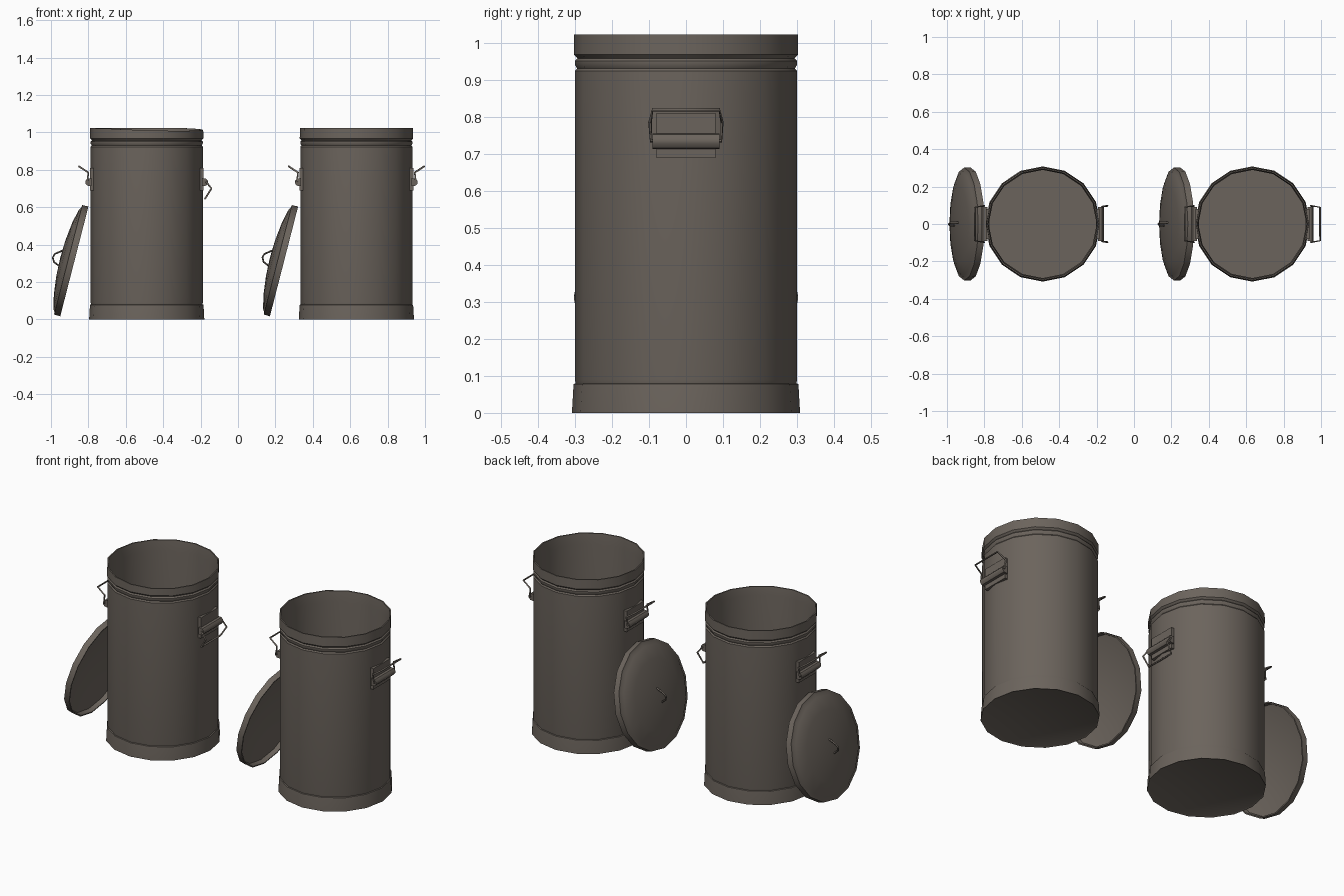
import bpy, bmesh, math
from mathutils import Matrix, Vector

if "Cube" in bpy.data.objects:
    bpy.data.objects.remove(bpy.data.objects["Cube"])

metal = bpy.data.materials.new("dull_grey_brown_metal")
metal.diffuse_color = (0.148, 0.127, 0.108, 1)
metal.use_nodes = True
metal.node_tree.nodes["Principled BSDF"].inputs["Base Color"].default_value = metal.diffuse_color
SIDES = 16


def finish(name, bm, matrix, angle=40):
    bmesh.ops.recalc_face_normals(bm, faces=bm.faces[:])
    me = bpy.data.meshes.new(name)
    bm.to_mesh(me)
    bm.free()
    me.materials.append(metal)
    ob = bpy.data.objects.new(name, me)
    ob.matrix_world = matrix
    bpy.context.collection.objects.link(ob)
    bpy.ops.object.select_all(action='DESELECT')
    ob.select_set(True)
    bpy.context.view_layer.objects.active = ob
    bpy.ops.object.shade_smooth_by_angle(angle=math.radians(angle))
    return ob


def lathe(name, profile, matrix, dent=None):
    """Closed turned solid; profile runs from axis to axis as (radius, z)."""
    bm = bmesh.new()
    rings = []
    for r, z in profile:
        if r == 0:
            rings.append([bm.verts.new((0, 0, z))] * SIDES)
        else:
            rings.append([bm.verts.new((r * math.cos(2 * math.pi * i / SIDES),
                                        r * math.sin(2 * math.pi * i / SIDES), z))
                          for i in range(SIDES)])
    for a, b in zip(rings, rings[1:]):
        for i in range(SIDES):
            j = (i + 1) % SIDES
            bm.faces.new(dict.fromkeys((a[i], a[j], b[j], b[i])))
    if dent:
        for v in bm.verts:
            dent(v)
    return finish(name, bm, matrix)


def wire(name, points, radius, matrix, sides=6):
    """Round bar that follows a bent path with mitred corners."""
    pts = [Vector(p) for p in points]
    bm = bmesh.new()
    rings = []
    normal = (pts[1] - pts[0]).orthogonal().normalized()
    for k, p in enumerate(pts):
        t = (pts[min(k + 1, len(pts) - 1)] - pts[max(k - 1, 0)]).normalized()
        normal = (normal - t * normal.dot(t)).normalized()
        other = t.cross(normal)
        rings.append([bm.verts.new(p + radius * (normal * math.cos(a) + other * math.sin(a)))
                      for a in (2 * math.pi * i / sides for i in range(sides))])
    for a, b in zip(rings, rings[1:]):
        for i in range(sides):
            j = (i + 1) % sides
            bm.faces.new((a[i], a[j], b[j], b[i]))
    bm.faces.new(rings[0])
    bm.faces.new(rings[-1])
    return finish(name, bm, matrix, 60)


def bracket(name, matrix):
    """Mounting plate section with a rolled sleeve, extruded along y."""
    bm = bmesh.new()
    for outline, half in (
            ([(0.285, 0.688), (0.304, 0.688), (0.304, 0.81), (0.285, 0.81)], 0.08),
            ([(0.295, 0.712), (0.318, 0.715), (0.328, 0.727), (0.328, 0.740),
              (0.318, 0.752), (0.295, 0.755)], 0.09)):
        face = bm.faces.new([bm.verts.new((x, -half, z)) for x, z in outline])
        ext = bmesh.ops.extrude_face_region(bm, geom=[face])["geom"]
        moved = [v for v in ext if isinstance(v, bmesh.types.BMVert)]
        bmesh.ops.translate(bm, verts=moved, vec=(0, 2 * half, 0))
    finish(name, bm, matrix)


def bail(name, side_path, matrix):
    """Swinging handle: the side path is mirrored at both ends in y."""
    near = [(x, -y, z) for x, y, z in side_path]
    wire(name, [(0.316, 0, 0.735)] + near + list(reversed(side_path)) + [(0.316, 0, 0.735)],
         0.005, matrix)


def rim_dent(v):
    # slight sag on the bent rim
    if v.co.z > 1.0:
        v.co.z -= 0.014 * max(0, math.cos(math.atan2(v.co.y, v.co.x) + 0.9))


CAN = [(0, 0.004), (0.300, 0.004), (0.308, 0), (0.304, 0.07), (0.303, 0.078), (0.298, 0.080),
       (0.300, 0.09), (0.300, 0.923), (0.294, 0.930), (0.300, 0.940), (0.300, 0.950),
       (0.293, 0.957), (0.303, 0.967), (0.302, 1.022),
       (0.295, 1.022), (0.289, 0.96), (0.289, 0.04), (0, 0.04)]
LID = [(0, 0.078), (0.10, 0.074), (0.20, 0.062), (0.275, 0.045), (0.288, 0.036),
       (0.302, 0.034), (0.303, 0.0), (0.296, 0.0), (0.292, 0.026), (0.20, 0.050), (0, 0.066)]
RAISED = [(0.318, 0.095, 0.735), (0.312, 0.097, 0.785), (0.362, 0.090, 0.818)]
HANGING = [(0.318, 0.095, 0.735), (0.346, 0.097, 0.700), (0.312, 0.090, 0.645)]

for label, cx, dent, right_path in (("left", -0.488, rim_dent, HANGING),
                                    ("right", 0.633, None, RAISED)):
    base = Matrix.Translation((cx, 0, 0))
    lathe(label + "_can_body", CAN, base, dent)
    # side handles, left one turned half way round
    for side, turn, path in (("right", 0, right_path), ("left", math.pi, RAISED)):
        m = base @ Matrix.Rotation(turn, 4, 'Z')
        bracket(f"{label}_can_{side}_bracket", m)
        bail(f"{label}_can_{side}_handle", path, m)
    # lid leaning on the can, dome facing outwards
    m = (Matrix.Translation((cx - 0.387, 0, 0.31))
         @ Matrix.Rotation(math.radians(-75.6), 4, 'Y'))
    lathe(label + "_lid", LID, m)
    wire(label + "_lid_handle", [(-0.045, -0.008, 0.07), (-0.03, -0.008, 0.105), (-0.008, 0, 0.117),
                                 (0.012, 0.008, 0.112), (0.045, 0.008, 0.07)], 0.005, m)
